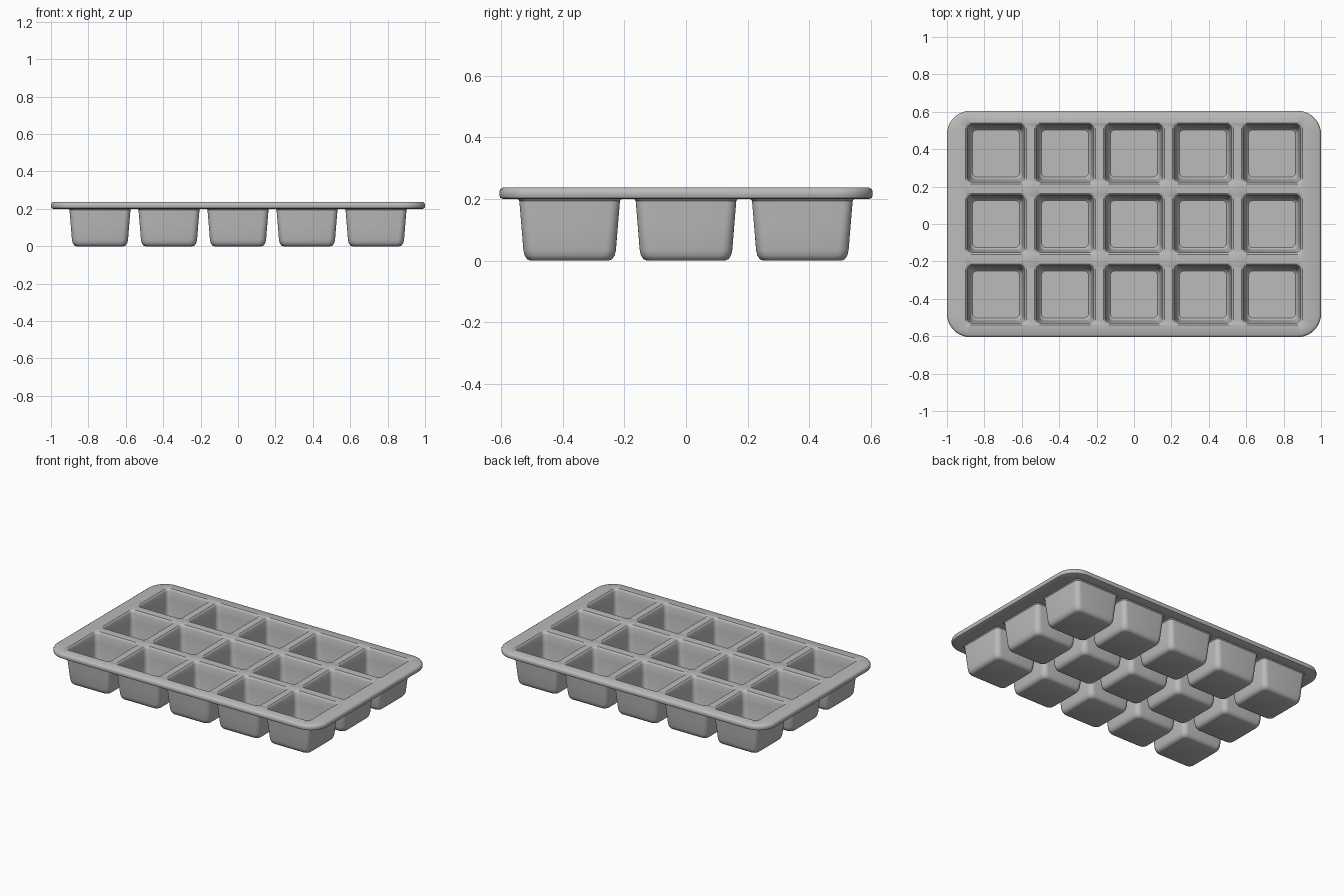
import bpy, bmesh, math

cube = bpy.data.objects.get("Cube")
if cube:
    bpy.data.objects.remove(cube)

grey = bpy.data.materials.new("matte_grey")
grey.use_nodes = True
colour = (0.5, 0.5, 0.5, 1)
grey.diffuse_color = colour
grey.node_tree.nodes["Principled BSDF"].inputs["Base Color"].default_value = colour
grey.node_tree.nodes["Principled BSDF"].inputs["Roughness"].default_value = 0.7

COLUMNS, ROWS = 5, 3
PITCH_X, PITCH_Y = 0.369, 0.377
TOP, UNDER = 0.237, 0.2

bm = bmesh.new()


def ring(cx, cy, hx, hy, radius, z, steps=6):
    """Closed loop of vertices around a rounded rectangle."""
    verts = []
    for quarter, (sx, sy) in enumerate([(1, 1), (-1, 1), (-1, -1), (1, -1)]):
        for i in range(steps + 1):
            a = math.pi / 2 * (quarter + i / steps)
            verts.append(bm.verts.new((cx + sx * (hx - radius) + radius * math.cos(a),
                                       cy + sy * (hy - radius) + radius * math.sin(a), z)))
    return verts


def loop_edges(loop):
    return [bm.edges.get(p) or bm.edges.new(p) for p in zip(loop, loop[1:] + loop[:1])]


def loft(rings, cap=False):
    """Bridge successive rings with quads, optionally closing the last one."""
    for a, b in zip(rings, rings[1:]):
        for i in range(len(a)):
            j = (i + 1) % len(a)
            bm.faces.new((a[i], a[j], b[j], b[i]))
    if cap:
        bm.faces.new(rings[-1])


# Rounded outer edge of the rim: inset from the outline, height
rim_profile = [(0.012, UNDER), (0.003, 0.204), (0, 0.211), (0, 0.224), (0.004, 0.232), (0.012, TOP)]
rim = [ring(0, 0, 1 - d, 0.605 - d, 0.125 - d, z, 10) for d, z in rim_profile]
loft(rim)
top_edges, under_edges = loop_edges(rim[-1]), loop_edges(rim[0])

# Cup profiles: half width, corner radius, height
inner_profile = [(0.162, 0.025, TOP), (0.157, 0.025, 0.233), (0.153, 0.026, 0.222),
                 (0.149, 0.027, 0.17), (0.139, 0.03, 0.04), (0.135, 0.03, 0.024),
                 (0.126, 0.026, 0.016)]
outer_profile = [(0.168, 0.03, UNDER), (0.163, 0.03, 0.194), (0.161, 0.03, 0.17),
                 (0.156, 0.032, 0.11), (0.15, 0.034, 0.035), (0.146, 0.034, 0.017),
                 (0.138, 0.031, 0.005), (0.126, 0.026, 0)]

for col in range(COLUMNS):
    for row in range(ROWS):
        cx = (col - (COLUMNS - 1) / 2) * PITCH_X
        cy = (row - (ROWS - 1) / 2) * PITCH_Y
        for profile, edges in ((inner_profile, top_edges), (outer_profile, under_edges)):
            rings = [ring(cx, cy, h, h, r, z) for h, r, z in profile]
            loft(rings, cap=True)
            edges += loop_edges(rings[0])

# Flat top and underside of the rim, pierced by the cups
for edges, normal in ((top_edges, (0, 0, 1)), (under_edges, (0, 0, -1))):
    bmesh.ops.triangle_fill(bm, use_beauty=True, use_dissolve=False, edges=edges, normal=normal)
bmesh.ops.recalc_face_normals(bm, faces=bm.faces)

mesh = bpy.data.meshes.new("tray")
bm.to_mesh(mesh)
bm.free()
mesh.materials.append(grey)
tray = bpy.data.objects.new("tray", mesh)
bpy.context.collection.objects.link(tray)

bpy.context.view_layer.objects.active = tray
tray.select_set(True)
bpy.ops.object.shade_smooth_by_angle(angle=math.radians(35))
